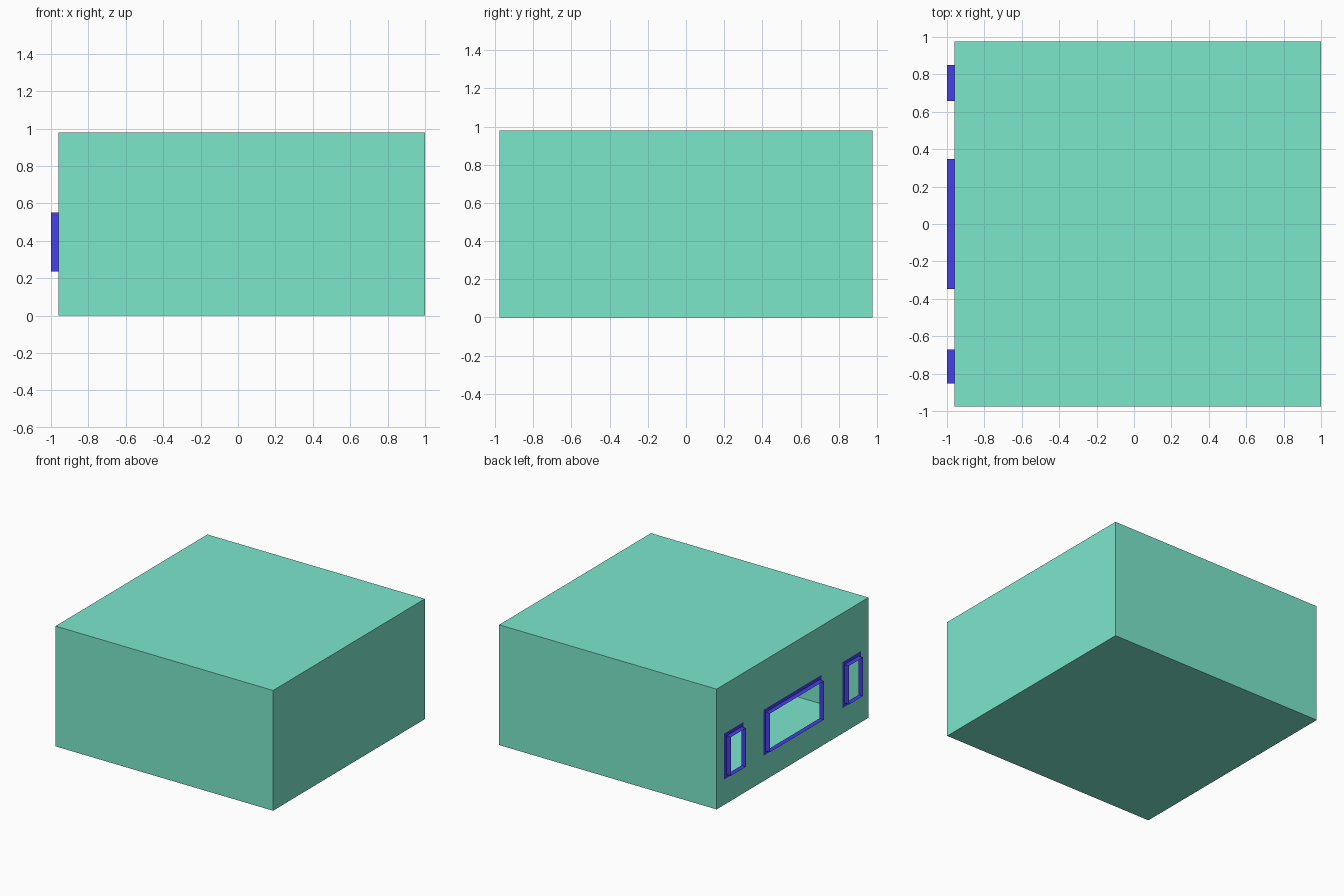
import bpy, bmesh

if "Cube" in bpy.data.objects:
    bpy.data.objects.remove(bpy.data.objects["Cube"])

X0, X1, Y, H = -0.96, 1.0, 0.977, 0.98     # room shell extents
FRONT = -1.0                               # outer lip of the window frames
Z0, Z1 = 0.236, 0.551                      # window height range
FLANGE = 0.029                             # flat border around each frame
WINDOWS = [("left_window_frame", -0.852, -0.672),
           ("centre_window_frame", -0.347, 0.347),
           ("right_window_frame", 0.657, 0.85)]


def material(name, rgb):
    m = bpy.data.materials.new(name)
    m.diffuse_color = (*rgb, 1)
    m.use_nodes = True
    m.node_tree.nodes["Principled BSDF"].inputs["Base Color"].default_value = m.diffuse_color
    return m


def finish(name, bm, mat):
    bmesh.ops.remove_doubles(bm, verts=bm.verts, dist=1e-5)
    me = bpy.data.meshes.new(name)
    bm.to_mesh(me)
    bm.free()
    me.materials.append(mat)
    ob = bpy.data.objects.new(name, me)
    bpy.context.collection.objects.link(ob)
    return ob


def quad(bm, *pts):
    return bm.faces.new([bm.verts.new(p) for p in pts])


def rect(x, y0, y1, z0, z1):
    # corner loop on a plane facing -x
    return [(x, y0, z0), (x, y0, z1), (x, y1, z1), (x, y1, z0)]


teal = material("teal wall", (0.2, 0.8, 0.6))
violet = material("violet frame", (0.06, 0.05, 0.8))

# Room shell: thin closed box whose -x wall has three openings
bm = bmesh.new()
quad(bm, (X0, -Y, 0), (X1, -Y, 0), (X1, -Y, H), (X0, -Y, H))
quad(bm, (X1, Y, 0), (X0, Y, 0), (X0, Y, H), (X1, Y, H))
quad(bm, (X1, -Y, 0), (X1, Y, 0), (X1, Y, H), (X1, -Y, H))
quad(bm, (X0, -Y, H), (X1, -Y, H), (X1, Y, H), (X0, Y, H))
quad(bm, (X0, Y, 0), (X1, Y, 0), (X1, -Y, 0), (X0, -Y, 0))

# Window wall: strips below and above, piers between the openings
low, high = Z0 - FLANGE, Z1 + FLANGE
cuts = [-Y]
for _, a, b in WINDOWS:
    cuts += [a - FLANGE, b + FLANGE]
cuts.append(Y)
for i in range(len(cuts) - 1):
    a, b = cuts[i], cuts[i + 1]
    quad(bm, *rect(X0, a, b, 0, low))
    quad(bm, *rect(X0, a, b, high, H))
    if i % 2 == 0:
        quad(bm, *rect(X0, a, b, low, high))
finish("room_shell", bm, teal)

# Window frames: flat border on the wall plus a thin sleeve standing out
for name, a, b in WINDOWS:
    bm = bmesh.new()
    outer = rect(X0, a - FLANGE, b + FLANGE, low, high)
    inner = rect(X0, a, b, Z0, Z1)
    lip = rect(FRONT, a, b, Z0, Z1)
    for ring0, ring1 in ((outer, inner), (inner, lip)):
        for i in range(4):
            j = (i + 1) % 4
            quad(bm, ring0[i], ring0[j], ring1[j], ring1[i])
    finish(name, bm, violet)
